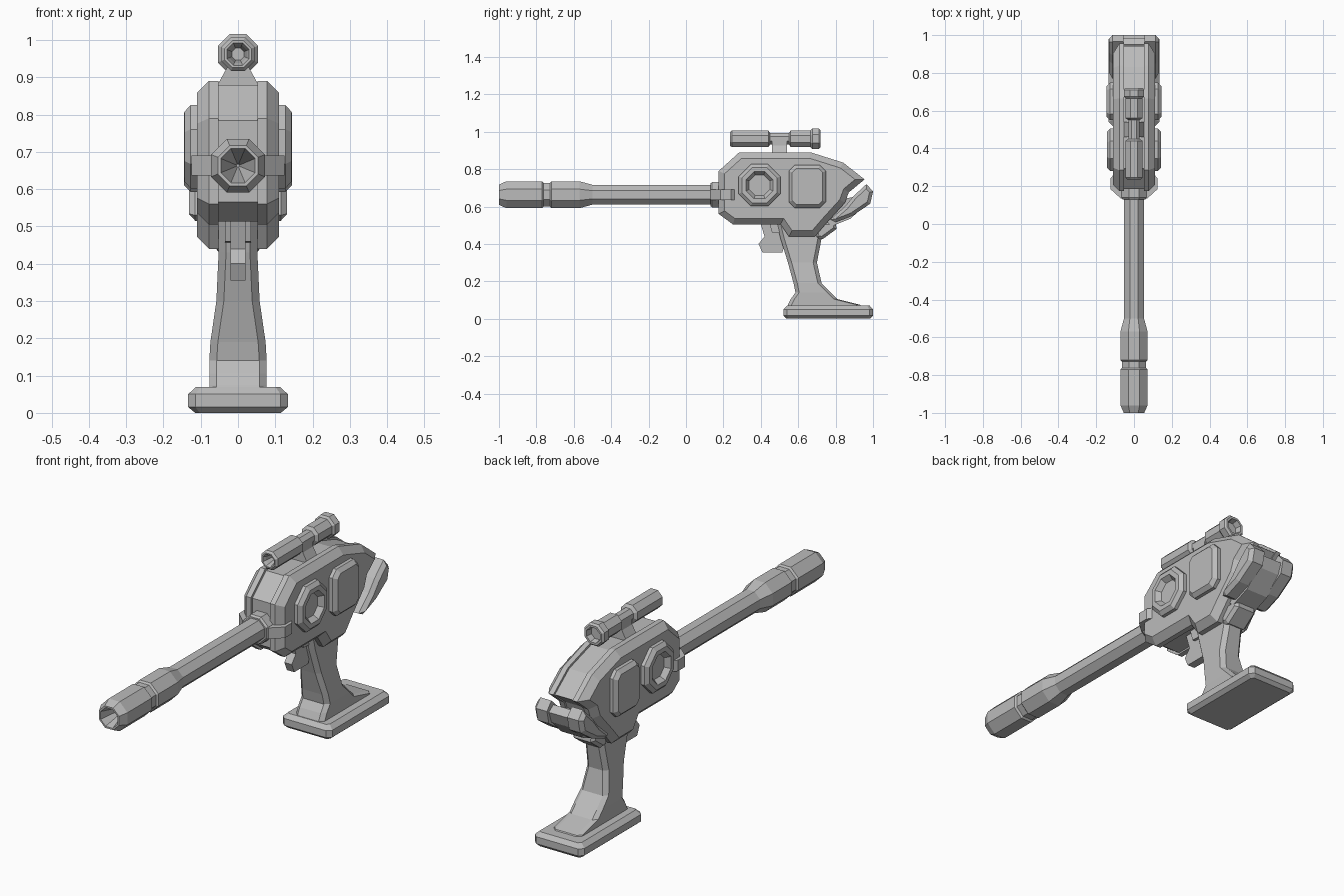
import bpy, bmesh, math
from mathutils import Vector

if "Cube" in bpy.data.objects:
    bpy.data.objects.remove(bpy.data.objects["Cube"])

GREY = (0.5, 0.5, 0.5, 1)
metal = bpy.data.materials.new("plain grey")
metal.use_nodes = True
metal.diffuse_color = GREY
metal.node_tree.nodes["Principled BSDF"].inputs["Base Color"].default_value = GREY


def finish(name, bm):
    bmesh.ops.recalc_face_normals(bm, faces=bm.faces)
    mesh = bpy.data.meshes.new(name)
    bm.to_mesh(mesh)
    bm.free()
    mesh.materials.append(metal)
    obj = bpy.data.objects.new(name, mesh)
    bpy.context.collection.objects.link(obj)
    return obj


def skin(name, rings):
    """Join equal rings of points and cap both ends."""
    bm = bmesh.new()
    loops = [[bm.verts.new(p) for p in ring] for ring in rings]
    n = len(loops[0])
    for a, b in zip(loops, loops[1:]):
        for i in range(n):
            bm.faces.new((a[i], a[(i + 1) % n], b[(i + 1) % n], b[i]))
    bm.faces.new(loops[0])
    bm.faces.new(loops[-1])
    return finish(name, bm)


def prism(name, profile, x0, x1, bevel=0.0, both=True):
    """Extrude a (y, z) profile along x, chamfering the rim of the end faces."""
    bm = bmesh.new()
    inner, outer = [[bm.verts.new((x, y, z)) for y, z in profile] for x in (x0, x1)]
    n = len(profile)
    for i in range(n):
        bm.faces.new((inner[i], inner[(i + 1) % n], outer[(i + 1) % n], outer[i]))
    caps = [bm.faces.new(outer), bm.faces.new(inner)]
    bmesh.ops.recalc_face_normals(bm, faces=bm.faces)
    if bevel:
        rims = {e for f in caps[:2 if both else 1] for e in f.edges}
        bmesh.ops.bevel(bm, geom=list(rims), offset=bevel, segments=1,
                        affect='EDGES', clamp_overlap=True)
    return finish(name, bm)


def octagon(name, stations, centre, axis="y", sign=1):
    """Eight-sided turning; stations are (position along axis, flat radius)."""
    rings = []
    for t, flat in stations:
        r, ring = flat / math.cos(math.pi / 8), []
        for k in range(8):
            a = math.pi / 8 + k * math.pi / 4
            u, v = r * math.cos(a), r * math.sin(a)
            offset = (u, t, v) if axis == "y" else (sign * t, u, v)
            ring.append(Vector(centre) + Vector(offset))
        rings.append(ring)
    return skin(name, rings)


def chamfered(y0, y1, z0, z1, c):
    return [(y0 + c, z0), (y1 - c, z0), (y1, z0 + c), (y1, z1 - c),
            (y1 - c, z1), (y0 + c, z1), (y0, z1 - c), (y0, z0 + c)]


# Body: two chamfered side shells around a slightly lower core
body = [(.175, .79), (.285, .89), (.665, .89), (.84, .835), (.955, .745),
        (.87, .675), (.85, .62), (.75, .51), (.69, .44), (.55, .44),
        (.505, .505), (.25, .505), (.175, .56)]
core = [(.55 + (y - .55) * .97, .67 + (z - .67) * .95) for y, z in body]
prism("body_core", core, -.054, .054)
for side, s in (("left", 1), ("right", -1)):
    prism(side + "_body_shell", body, s * .052, s * .11, .032, both=False)
    # Raised side details
    octagon(side + "_round_port",
            [(.1, .112), (.127, .112), (.143, .094), (.143, .072), (.118, .055)],
            (0, .393, .714), "x", s)
    prism(side + "_side_panel", chamfered(.55, .748, .592, .822, .032),
          s * .1, s * .145, .018, both=False)
    # Jaw arms on the rear
    prism(side + "_rear_arm",
          [(.895, .655), (.965, .72), (1, .68), (.985, .615), (.89, .55), (.8, .515),
           (.77, .53), (.85, .60)], s * .055, s * .132, .025, both=False)

# Rear jaw block and the catch beneath it
prism("rear_block", [(.84, .64), (.89, .65), (.95, .695), (.985, .67), (.965, .615),
                     (.88, .535), (.78, .495), (.74, .53)], -.06, .06)
prism("rear_catch", [(.70, .52), (.80, .52), (.805, .48), (.73, .425), (.69, .43)],
      -.06, .06, .015)

# Barrel with stepped muzzle and a conical bore
octagon("barrel", [(-.85, .004), (-1, .046), (-1, .054), (-.96, .072), (-.77, .072),
                   (-.762, .064), (-.728, .064), (-.72, .072), (-.57, .072),
                   (-.5, .053), (.22, .053)], (0, 0, .663))
octagon("barrel_collar", [(.13, .06), (.14, .067), (.2, .067)], (0, 0, .663))

# Bracket that wraps the front of the body
plan = [(-.07, .135), (.07, .135), (.125, .185), (.125, .24), (.105, .265),
        (-.105, .265), (-.125, .24), (-.125, .185)]
skin("barrel_bracket", [[(x, y, z) for x, y in plan] for z in (.636, .69)])

# Scope and its mount
octagon("scope", [(.29, .016), (.25, .024), (.235, .03), (.235, .036), (.245, .045),
                  (.44, .045), (.45, .03), (.55, .03), (.56, .045), (.665, .045),
                  (.675, .054), (.71, .054), (.72, .046), (.72, .036), (.69, .03)],
        (0, 0, .962))
skin("scope_mount", [[(-w, .46, z), (w, .46, z), (w, .54, z), (-w, .54, z)]
                     for z, w in ((.86, .052), (.885, .052), (.925, .03), (.95, .03))])

# Grip: chamfered sections of (height, front, back, half width)
sections = [(.06, .54, .94, .077), (.075, .545, .93, .077), (.105, .56, .81, .077),
            (.14, .585, .775, .077), (.19, .575, .725, .074), (.30, .545, .70, .058),
            (.43, .505, .725, .052), (.53, .48, .76, .052)]
c = .02
skin("grip", [[(-w + c, f, z), (w - c, f, z), (w, f + c, z), (w, b - c, z),
               (w - c, b, z), (c - w, b, z), (-w, b - c, z), (-w, f + c, z)]
              for z, f, b, w in sections])

# Base plate with chamfered edges all round
base = [(.52, .83, .115), (.545, .97, .11)]
skin("base_plate", [[(-w + k, y0, z), (w - k, y0, z), (w, y0 + k, z), (w, y1 - k, z),
                     (w - k, y1, z), (k - w, y1, z), (-w, y1 - k, z), (-w, y0 + k, z)]
                    for z, w, y0, y1, k in ((0, .115, .538, .985, .012),
                                            (.016, .134, .52, 1, .02),
                                            (.05, .134, .52, 1, .02),
                                            (.07, .112, .54, .982, .012))])

# Trigger and its housing
prism("trigger", [(.395, .52), (.42, .44), (.388, .40), (.408, .355), (.515, .355),
                  (.54, .43), (.52, .52)], -.02, .02)
prism("trigger_housing", [(.44, .53), (.46, .46), (.53, .455), (.56, .53)], -.035, .035)
